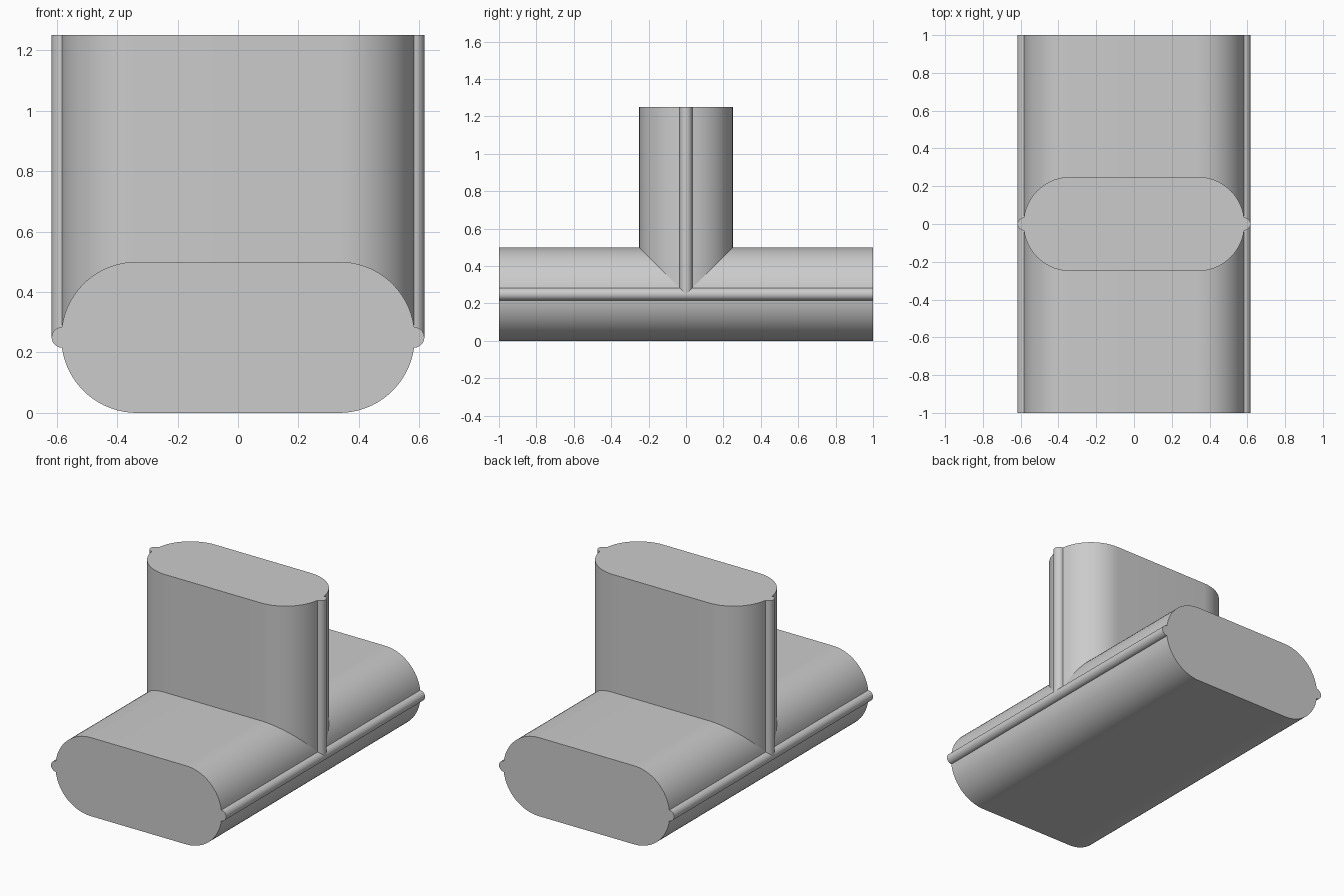
import bpy
import bmesh
import math
from mathutils import Vector

cube = bpy.data.objects.get("Cube")
if cube:
    bpy.data.objects.remove(cube, do_unlink=True)

RADIUS = 0.25      # rounded sides of the duct
FLAT = 0.335       # half width of the flat walls
BEAD = 0.034       # small rib along each side
TOP = 1.25
ARC_STEPS = 16
BEAD_STEPS = 12

grey = bpy.data.materials.new("plain grey")
grey.use_nodes = True
grey.diffuse_color = (0.6, 0.6, 0.6, 1)
grey.node_tree.nodes["Principled BSDF"].inputs["Base Color"].default_value = (0.6, 0.6, 0.6, 1)


def arc(cx, radius, start, end, steps):
    angles = [start + (end - start) * i / steps for i in range(steps + 1)]
    return [(cx + radius * math.cos(a), radius * math.sin(a)) for a in angles]


def duct_profile():
    """Flat oval with a half-round rib on each side."""
    gap = math.asin(BEAD / RADIUS)
    bead_x = FLAT + RADIUS * math.cos(gap)
    quarter = math.pi / 2
    side = arc(FLAT, RADIUS, -quarter, -gap, ARC_STEPS)
    side += arc(bead_x, BEAD, -quarter, quarter, BEAD_STEPS)[1:-1]
    side += arc(FLAT, RADIUS, gap, quarter, ARC_STEPS)
    return side + [(-u, -v) for u, v in side]


def make_duct(name, place, direction):
    """Sweep the profile, placed in space by a function, along a direction."""
    bm = bmesh.new()
    base = bm.faces.new([bm.verts.new(place(u, v)) for u, v in duct_profile()])
    swept = bmesh.ops.extrude_face_region(bm, geom=[base], use_keep_orig=True)
    moved = [g for g in swept["geom"] if isinstance(g, bmesh.types.BMVert)]
    bmesh.ops.translate(bm, verts=moved, vec=Vector(direction))
    bmesh.ops.recalc_face_normals(bm, faces=bm.faces)
    mesh = bpy.data.meshes.new(name)
    bm.to_mesh(mesh)
    bm.free()
    mesh.materials.append(grey)
    obj = bpy.data.objects.new(name, mesh)
    bpy.context.collection.objects.link(obj)
    bpy.ops.object.select_all(action="DESELECT")
    obj.select_set(True)
    bpy.context.view_layer.objects.active = obj
    bpy.ops.object.shade_smooth_by_angle(angle=math.radians(30))
    return obj


# Lying duct, front to back
make_duct("main_duct", lambda u, v: (u, -1, v + RADIUS), (0, 2, 0))

# Upright branch, rising from the middle of the lying duct
make_duct("branch_duct", lambda u, v: (u, v, RADIUS), (0, 0, TOP - RADIUS))
